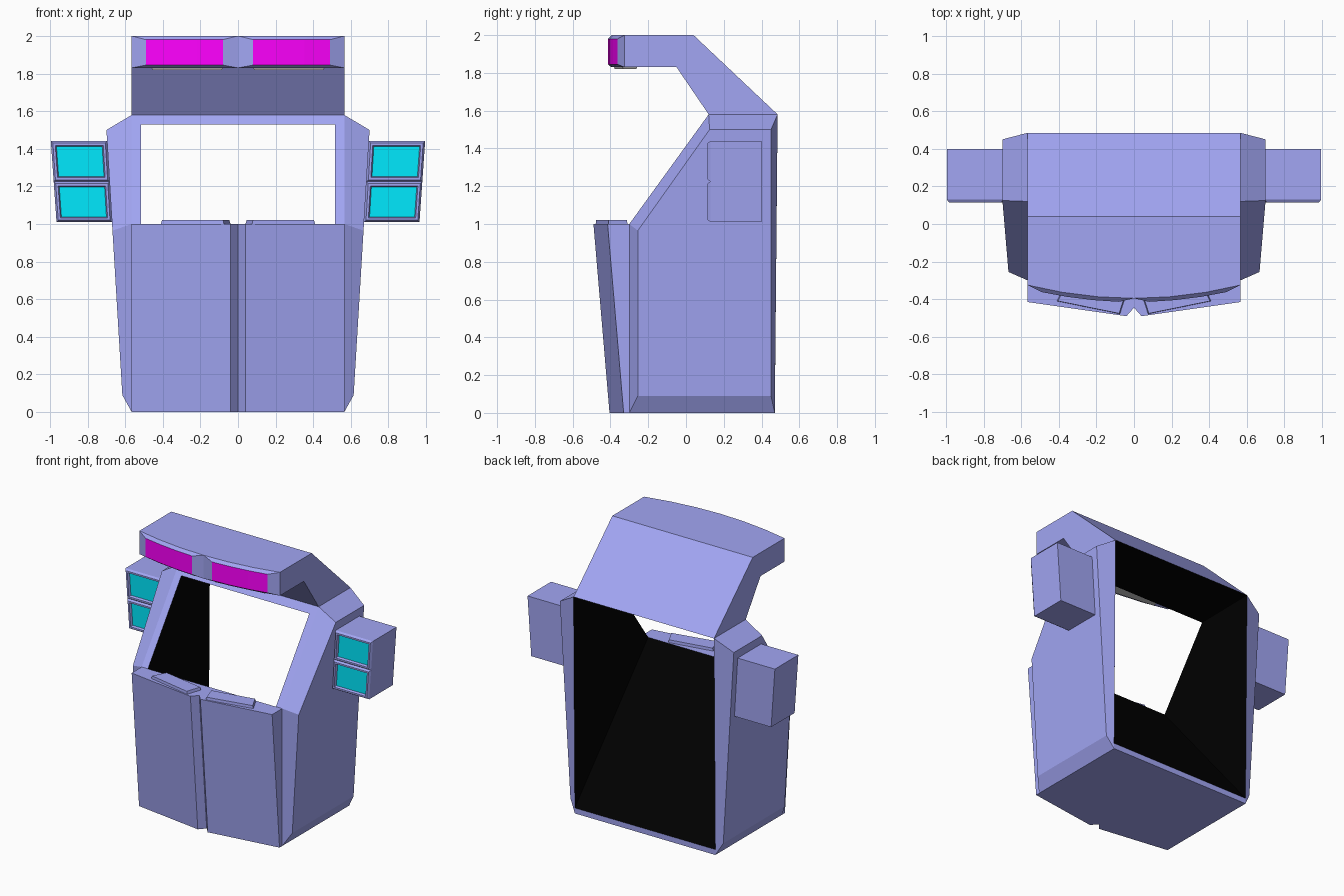
import bpy, bmesh

if "Cube" in bpy.data.objects:
    bpy.data.objects.remove(bpy.data.objects["Cube"])

def mat(name, rgb):
    m = bpy.data.materials.new(name)
    m.diffuse_color = (*rgb, 1)
    m.use_nodes = True
    m.node_tree.nodes["Principled BSDF"].inputs["Base Color"].default_value = m.diffuse_color
    return m

BODY = mat("lilac", (0.36, 0.38, 0.9))
BLACK = mat("black", (0, 0, 0))
PINK = mat("magenta", (1, 0, 1))
CYAN = mat("cyan", (0, 0.82, 1))

def flip(p):
    return (-p[0], p[1], p[2])

def build(name, faces, half=(), mats=(BODY,)):
    """Mesh from (points, material index) faces; 'half' faces are mirrored in x."""
    bm = bmesh.new()
    both = list(faces)
    for pts, m in half:
        both += [(pts, m), ([flip(p) for p in reversed(pts)], m)]
    for pts, m in both:
        bm.faces.new([bm.verts.new(p) for p in pts]).material_index = m
    bmesh.ops.remove_doubles(bm, verts=bm.verts, dist=1e-4)
    bmesh.ops.recalc_face_normals(bm, faces=bm.faces)
    me = bpy.data.meshes.new(name)
    bm.to_mesh(me)
    bm.free()
    for m in mats:
        me.materials.append(m)
    ob = bpy.data.objects.new(name, me)
    bpy.context.collection.objects.link(ob)
    return ob

def ring(a, b, m=0):
    """Quads joining two loops of points."""
    n = len(a)
    return [([a[i], a[(i + 1) % n], b[(i + 1) % n], b[i]], m) for i in range(n)]

def across(a, b, m=0):
    """Face spanning the full width between two right-hand points."""
    return ([a, b, flip(b), flip(a)], m)

W = 0.565

# Cabinet body: bevelled sides, open window, black funnel through to the back
side = [(W, y, z) for y, z in
        [(-0.30, 0), (0.47, 0), (0.485, 1.58), (0.12, 1.58), (-0.30, 1.0)]]
panel = [(0.615 + 0.06 * (z - 0.09), y, z) for y, z in
         [(-0.255, 0.09), (0.45, 0.09), (0.45, 1.5), (0.125, 1.5), (-0.255, 0.965)]]
win_low, win_top = (0.515, -0.30, 1.0), (0.515, 0.084, 1.53)
back_low, back_top = (W, 0.4705, 0.04), side[2]
half = [(panel, 0)] + ring(side, panel)
half += [([side[4], side[3], win_top, win_low], 0),
         ([win_low, win_top, back_top, back_low], 1)]
body = [across(side[0], side[1]), across(side[1], back_low),
        across(side[2], side[3]), across(side[3], win_top),
        across(side[4], side[0]),
        across(win_top, back_top, 1), across(win_low, back_low, 1)]
build("cabinet_body", body, half, (BODY, BLACK))

# Overhanging canopy with a bowed front edge
def bow(x):
    return -0.395 + 0.07 * (x / W) ** 2

cols = [0, 0.19, 0.38, W]
arc = [-x for x in reversed(cols[1:])] + cols
top = [(x, bow(x), 2.0) for x in arc]
low = [(x, bow(x), 1.83) for x in arc]
A, B, C, D = (W, 0.04, 2.0), (W, 0.485, 1.58), (W, 0.12, 1.58), (W, -0.05, 1.83)
canopy = [(top + [A, flip(A)], 0), (low + [D, flip(D)], 0),
          across(A, B), across(B, C), across(C, D)]
cheek = [([top[-1], A, B, C, D, low[-1]], 0)]

# Two raised magenta marquee panels on the bowed front
inner = [0.08 + 0.41 * i / 3 for i in range(4)]
outer_loop = [(x, bow(x), 2.0) for x in cols] + [(x, bow(x), 1.83) for x in reversed(cols)]
inner_loop = [(x, bow(x) - 0.02, 1.98) for x in inner] + \
             [(x, bow(x) - 0.02, 1.845) for x in reversed(inner)]
cheek += ring(outer_loop, inner_loop)
cheek += [([inner_loop[i], inner_loop[i + 1], inner_loop[6 - i], inner_loop[7 - i]], 1)
          for i in range(3)]
build("canopy_marquee", canopy, cheek, (BODY, PINK))

def slab(base, dz, inset=0.0):
    """Half faces of a thin slab raised from a base loop."""
    n = len(base)
    cx, cy = (sum(p[i] for p in base) / n for i in (0, 1))
    lid = [(x + (cx - x) * inset, y + (cy - y) * inset, z + dz) for x, y, z in base]
    return [(list(base), 0), (lid, 0)] + ring(base, lid)

# Grey lamps under the canopy
build("canopy_lamp", [], slab([(0.08, -0.38, 1.83), (0.46, -0.335, 1.83),
                               (0.44, -0.26, 1.83), (0.08, -0.29, 1.83)], -0.01, 0.03), ())

# Front housing: two angled halves with a centre groove, leaning forward
plan = [(0, -0.30), (W, -0.30), (W, -0.415), (0.04, -0.49), (0, -0.445)]
hi = [(x, y, 1.0) for x, y in plan]
lo = [(x, y if y == -0.30 else y + 0.085, 0) for x, y in plan]
build("front_housing", [], [(hi, 0), (lo, 0)] + ring(hi, lo)[:4])

# Raised control plates on top of the housing
build("control_plate", [], slab([(0.075, -0.478, 1.0), (0.41, -0.41, 1.0),
                                 (0.36, -0.31, 1.0), (0.04, -0.37, 1.0)], 0.02, 0.03))

# Side light boxes, each with two framed cyan lenses
def loop(z0, z1, y, d):
    def xi(z): return 0.67 + 0.06 * (z - 1.01) + d
    def xo(z): return 0.965 + 0.07 * (z - 1.01) - d
    a, b = z0 + d, z1 - d
    return [(xi(a), y, a), (xo(a), y, a), (xo(b), y, b), (xi(b), y, b)]

rear, front = loop(1.01, 1.44, 0.40, 0), loop(1.01, 1.44, 0.13, 0)
box = [(rear, 0)] + ring(rear, front)
for z0, z1 in [(1.01, 1.225), (1.225, 1.44)]:
    rings = [loop(z0, z1, y, d) for y, d in
             [(0.13, 0), (0.115, 0.01), (0.115, 0.022), (0.132, 0.028)]]
    for a, b in zip(rings, rings[1:]):
        box += ring(a, b)
    box.append((rings[-1], 1))
build("side_light_box", [], box, (BODY, CYAN))
